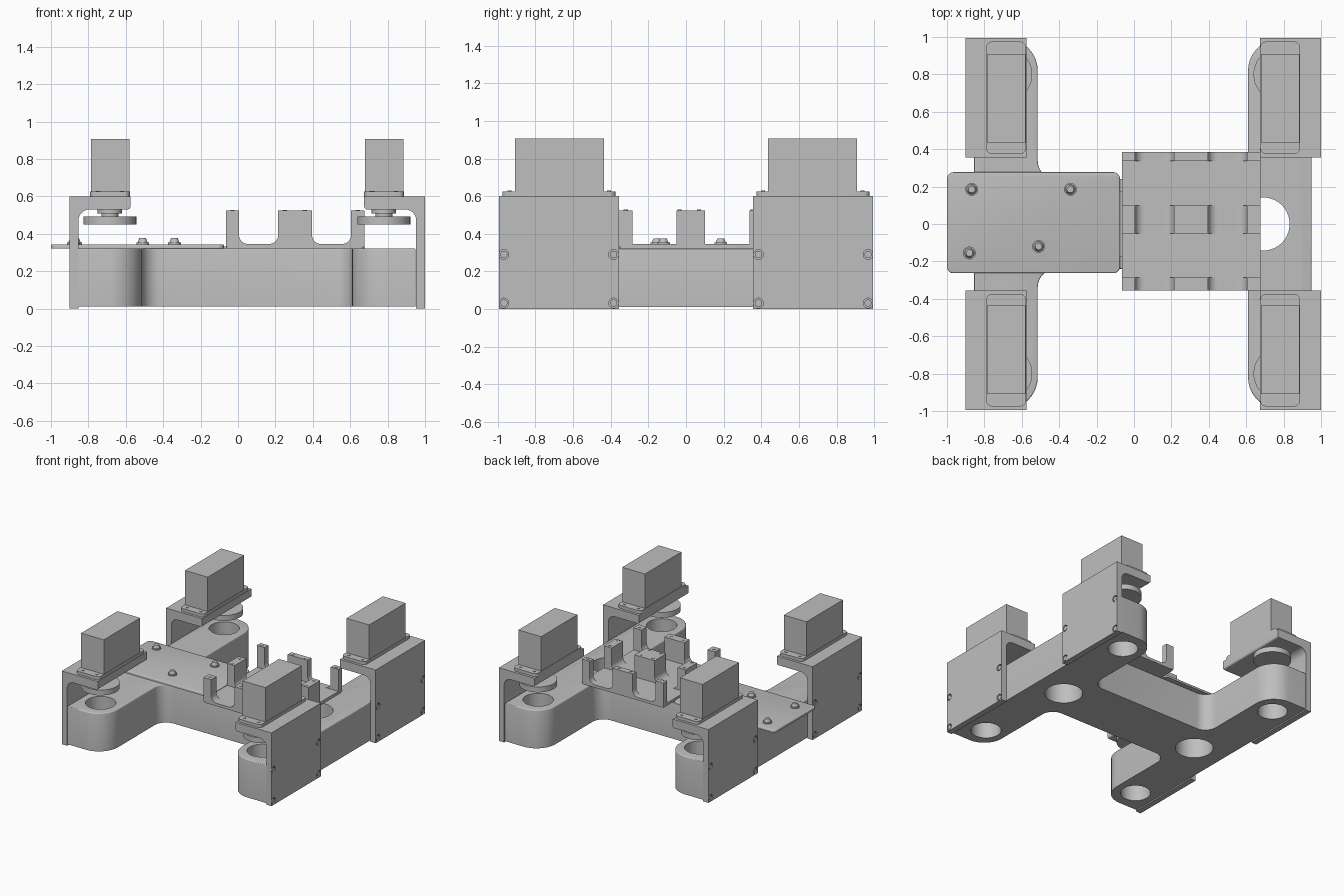
import bpy, bmesh, math
from mathutils import Vector

cube = bpy.data.objects.get("Cube")
if cube:
    bpy.data.objects.remove(cube)

grey = bpy.data.materials.new("plain_grey")
grey.use_nodes = True
COLOUR = (0.52, 0.52, 0.52, 1)
grey.diffuse_color = COLOUR
grey.node_tree.nodes["Principled BSDF"].inputs["Base Color"].default_value = COLOUR


def finish(name, bm):
    bmesh.ops.remove_doubles(bm, verts=bm.verts, dist=1e-5)
    bmesh.ops.recalc_face_normals(bm, faces=bm.faces)
    mesh = bpy.data.meshes.new(name)
    bm.to_mesh(mesh)
    bm.free()
    mesh.materials.append(grey)
    obj = bpy.data.objects.new(name, mesh)
    bpy.context.collection.objects.link(obj)
    return obj


def rounded(corners, steps=10):
    """Outline from right-angled corners (a, b, radius)."""
    points, n = [], len(corners)
    for i, (a, b, r) in enumerate(corners):
        p = Vector((a, b))
        if r == 0:
            points.append(p)
            continue
        u = (Vector(corners[i - 1][:2]) - p).normalized()
        v = (Vector(corners[(i + 1) % n][:2]) - p).normalized()
        centre = p + (u + v) * r
        for k in range(steps + 1):
            t = math.pi / 2 * k / steps
            points.append(centre - r * (v * math.cos(t) + u * math.sin(t)))
    clean = [p for i, p in enumerate(points) if (p - points[i - 1]).length > 1e-5]
    return clean


def prism(name, corners, lo, hi, axis="Z", top_bevel=0):
    bm = bmesh.new()
    place = (lambda p, h: (p.x, p.y, h)) if axis == "Z" else (lambda p, h: (p.x, h, p.y))
    outline = rounded(corners)
    rings = [[bm.verts.new(place(p, h)) for p in outline] for h in (lo, hi)]
    for ring in rings:
        bm.faces.new(ring)
    n = len(outline)
    for i in range(n):
        j = (i + 1) % n
        bm.faces.new((rings[0][i], rings[0][j], rings[1][j], rings[1][i]))
    if top_bevel:
        edges = [e for e in bm.edges if all(v in rings[1] for v in e.verts)]
        bmesh.ops.recalc_face_normals(bm, faces=bm.faces)
        bmesh.ops.bevel(bm, geom=edges, offset=top_bevel, segments=3, profile=0.5, affect="EDGES")
    return finish(name, bm)


def rect(x0, x1, y0, y1, r=0):
    return [(x0, y0, r), (x1, y0, r), (x1, y1, r), (x0, y1, r)]


def cylinder(name, centre, r, height, top_r=None, along_x=False, sides=40):
    bm = bmesh.new()
    bmesh.ops.create_cone(bm, cap_ends=True, segments=sides, radius1=r,
                          radius2=r if top_r is None else top_r, depth=height)
    obj = finish(name, bm)
    obj.location = centre
    if along_x:
        obj.rotation_euler.y = math.pi / 2
    return obj


def cut(obj, cutters):
    for c in cutters:
        c.hide_render = True
        m = obj.modifiers.new("cut", "BOOLEAN")
        m.operation, m.object, m.solver = "DIFFERENCE", c, "EXACT"
        bpy.context.view_layer.objects.active = obj
        bpy.ops.object.modifier_apply(modifier=m.name)
        bpy.data.objects.remove(c)


# H-shaped chassis with filleted legs and vertical through holes
XL, XR, IL, IR, END, BAR = -0.855, 0.95, -0.515, 0.61, 0.99, 0.24
chassis = prism("chassis", [
    (XL, -END, 0), (IL, -END, 0.17), (IL, -BAR, 0.1), (IR, -BAR, 0.1), (IR, -END, 0.17), (XR, -END, 0),
    (XR, END, 0), (IR, END, 0.17), (IR, BAR, 0.1), (IL, BAR, 0.1), (IL, END, 0.17), (XL, END, 0)],
    0.01, 0.322, top_bevel=0.008)
SHAFTS = [(-0.685, -1), (0.78, 1)]
holes = [cylinder("hole_cutter", (x, 0, 0.2), 0.142, 1, sides=64) for x in (-0.59, 0.69)]
holes += [cylinder("hole_cutter", (x, s * 0.8, 0.2), 0.113, 1, sides=64) for x, _ in SHAFTS for s in (-1, 1)]
cut(chassis, holes)

# Four motor corners: bracket, motor, flange, output disc and screws
for shaft, side in SHAFTS:
    outer = -0.9 if side < 0 else 1.0
    wall = outer - side * 0.047
    lip = outer - side * 0.325
    mid = shaft
    for s in (-1, 1):
        tag = ("right" if side < 0 else "left") + ("_front" if s < 0 else "_back")
        y0, y1 = sorted((s * 0.355, s * 0.995))
        bracket = prism("bracket_" + tag, [
            (outer, 0, 0), (outer, 0.6, 0), (lip, 0.6, 0), (lip, 0.53, 0.015),
            (wall, 0.53, 0.06), (wall, 0, 0)], y0, y1, "Y")
        spots = [(s * y, z) for y in (0.385, 0.968) for z in (0.032, 0.29)]
        cut(bracket, [cylinder("bore_cutter", (outer, y, z), 0.026, 0.03, along_x=True, sides=24)
                      for y, z in spots])
        for y, z in spots:
            cylinder("bracket_screw_" + tag, (outer - side * 0.012, y, z), 0.019, 0.018, along_x=True, sides=20)
        y0, y1 = sorted((s * 0.375, s * 0.975))
        prism("motor_flange_" + tag, rect(mid - 0.105, mid + 0.107, y0, y1, 0.03), 0.6, 0.625)
        y0, y1 = sorted((s * 0.437, s * 0.908))
        prism("motor_body_" + tag, rect(mid - 0.102, mid + 0.104, y0, y1), 0.6, 0.907)
        for dx in (-0.062, 0.064):
            for y in (0.41, 0.938):
                cylinder("flange_screw_" + tag, (mid + dx, s * y, 0.626), 0.011, 0.006, sides=16)
        cylinder("shaft_collar_" + tag, (mid, s * 0.8, 0.52), 0.065, 0.024)
        cylinder("shaft_" + tag, (mid, s * 0.8, 0.5), 0.045, 0.04)
        cylinder("output_disc_" + tag, (mid, s * 0.8, 0.47), 0.141, 0.044, sides=64)

# Cover plate with four domed screws
prism("cover_plate", rect(-1, -0.075, -0.263, 0.277, 0.035), 0.322, 0.343, top_bevel=0.008)
prism("cover_tab", rect(-0.08, -0.06, -0.175, 0.175), 0.315, 0.332)
for x, y in ((-0.868, 0.185), (-0.34, 0.185), (-0.88, -0.155), (-0.51, -0.12)):
    cylinder("cover_washer", (x, y, 0.347), 0.034, 0.012, sides=32)
    cylinder("cover_screw", (x, y, 0.364), 0.027, 0.024, top_r=0.018, sides=32)

# Cradle plate with a grid of posts flared at the foot
FLOOR, TOP, F = 0.345, 0.525, 0.05
prism("cradle_plate", rect(-0.065, 0.675, -0.355, 0.385, 0.02), 0.322, FLOOR)
COLUMNS = [(-0.065, 0.005, 0, F, (-0.03,)),
           (0.215, 0.395, F, F, (0.25, 0.357)),
           (0.605, 0.675, F, 0, (0.64,))]
ROWS = [(-0.355, -0.285, (-0.32,)), (-0.05, 0.1, (-0.035, 0.07)), (0.337, 0.385, (0.355,))]
for x0, x1, fl, fr, screw_xs in COLUMNS:
    for y0, y1, screw_ys in ROWS:
        prism("cradle_post", [
            (x0 - fl, 0.33, 0), (x1 + fr, 0.33, 0), (x1 + fr, FLOOR, 0), (x1, FLOOR, fr), (x1, TOP, 0),
            (x0, TOP, 0), (x0, FLOOR, fl), (x0 - fl, FLOOR, 0)], y0, y1, "Y")
        for x in screw_xs:
            for y in screw_ys:
                cylinder("post_screw", (x, y, TOP), 0.011, 0.006, sides=16)

# Smooth the round faces, keep the corners sharp
bpy.ops.object.select_all(action="DESELECT")
for obj in bpy.context.collection.objects:
    if obj.type == "MESH" and grey.name in obj.data.materials:
        obj.select_set(True)
        bpy.context.view_layer.objects.active = obj
bpy.ops.object.shade_smooth_by_angle(angle=math.radians(35))
